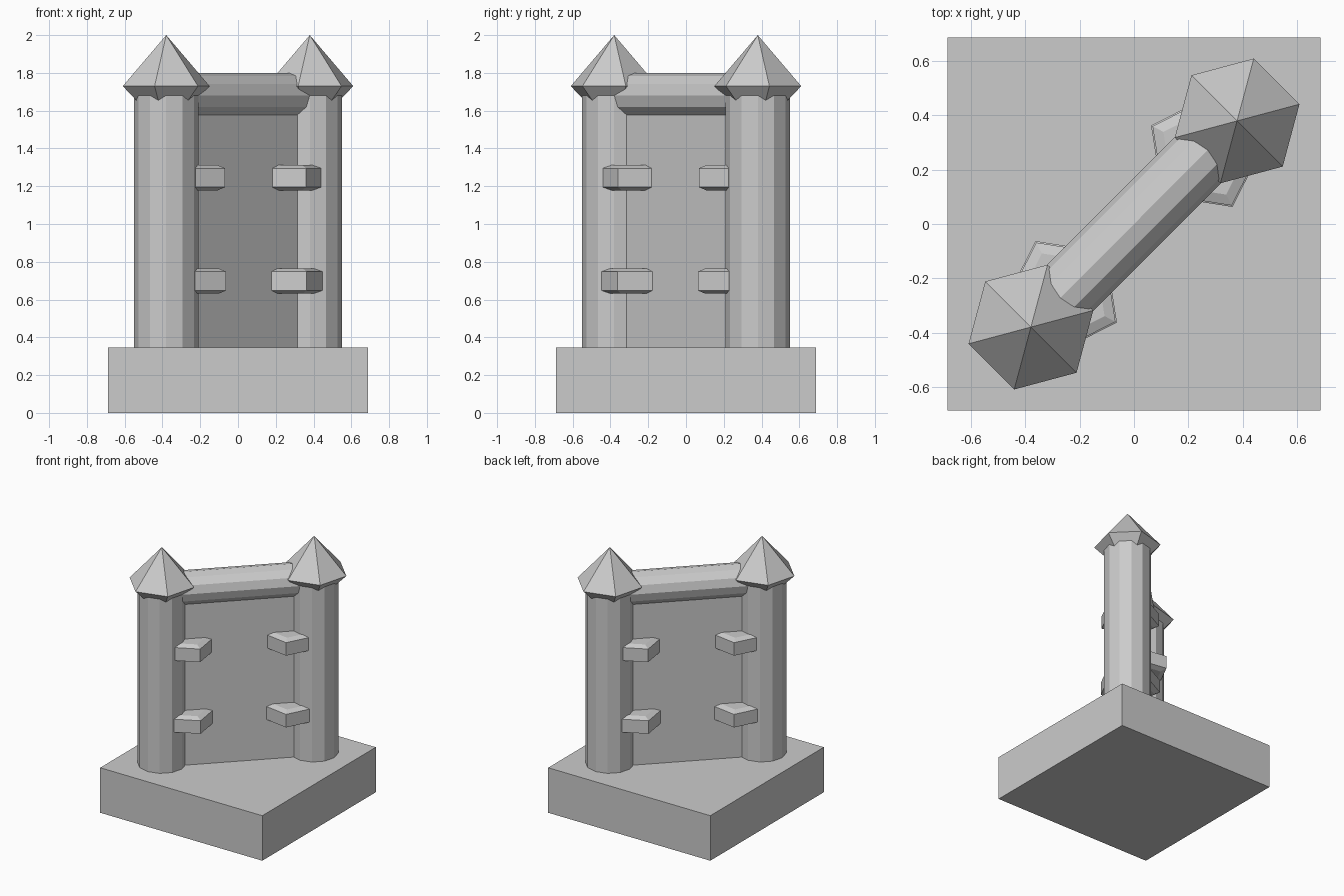
import bpy, bmesh
from math import sin, cos, pi, radians, sqrt
from mathutils import Matrix

if "Cube" in bpy.data.objects:
    bpy.data.objects.remove(bpy.data.objects["Cube"])

TURN = Matrix.Rotation(radians(45), 4, 'Z')  # gate stands across the plinth diagonal


def finish(name, bm, matrix):
    bmesh.ops.recalc_face_normals(bm, faces=bm.faces)
    bm.transform(matrix)
    mesh = bpy.data.meshes.new(name)
    bm.to_mesh(mesh)
    bm.free()
    obj = bpy.data.objects.new(name, mesh)
    bpy.context.collection.objects.link(obj)
    return obj


def lathe(name, profile, sides, start, matrix):
    """Faceted solid from (radius, height) points; radius 0 makes a tip."""
    bm = bmesh.new()
    rings = []
    for r, z in profile:
        angles = [start + 2 * pi * i / sides for i in range(sides)]
        rings.append([bm.verts.new((r * cos(a), r * sin(a), z)) for a in angles])
    for low, high in zip(rings, rings[1:]):
        for i in range(sides):
            j = (i + 1) % sides
            bm.faces.new((low[i], low[j], high[j], high[i]))
    bm.faces.new(rings[0])
    bm.faces.new(rings[-1])
    bmesh.ops.remove_doubles(bm, verts=bm.verts, dist=1e-5)
    return finish(name, bm, matrix)


def box(name, size, z, matrix):
    bm = bmesh.new()
    bmesh.ops.create_cube(bm, size=1, matrix=Matrix.Translation((0, 0, z)) @ Matrix.Diagonal((*size, 1)))
    return finish(name, bm, matrix)


# Plinth, wall panel and the round rail along its top
box("plinth", (1.375, 1.375, 0.345), 0.1725, Matrix.Identity(4))
box("wall_panel", (1.06, 0.122, 1.36), 1.0, TURN)
lathe("top_rail", [(0.12, -0.53), (0.12, 0.53)], 12, 0,
      TURN @ Matrix.Translation((0, 0, 1.68)) @ Matrix.Rotation(pi / 2, 4, 'Y'))

POST = 0.38 * sqrt(2)
for side, label in ((-1, "left"), (1, "right")):
    at_post = TURN @ Matrix.Translation((side * POST, 0, 0))
    # Post with pointed six-sided cap
    lathe(label + "_post", [(0.17, 0.3), (0.17, 1.72)], 12, radians(-45), at_post)
    lathe(label + "_cap", [(0.13, 1.62), (0.238, 1.73), (0, 2.0)], 6, radians(-30), at_post)
    # Five-sided chamfered bands where the panel meets the post
    for level, z, r in (("lower", 0.698, 0.223), ("upper", 1.245, 0.217)):
        band = [(r - 0.045, -0.067), (r, -0.05), (r, 0.05), (r - 0.045, 0.067)]
        lathe(f"{label}_{level}_band", band, 5, pi if side > 0 else 0,
              TURN @ Matrix.Translation((side * 0.37, 0, z)))
